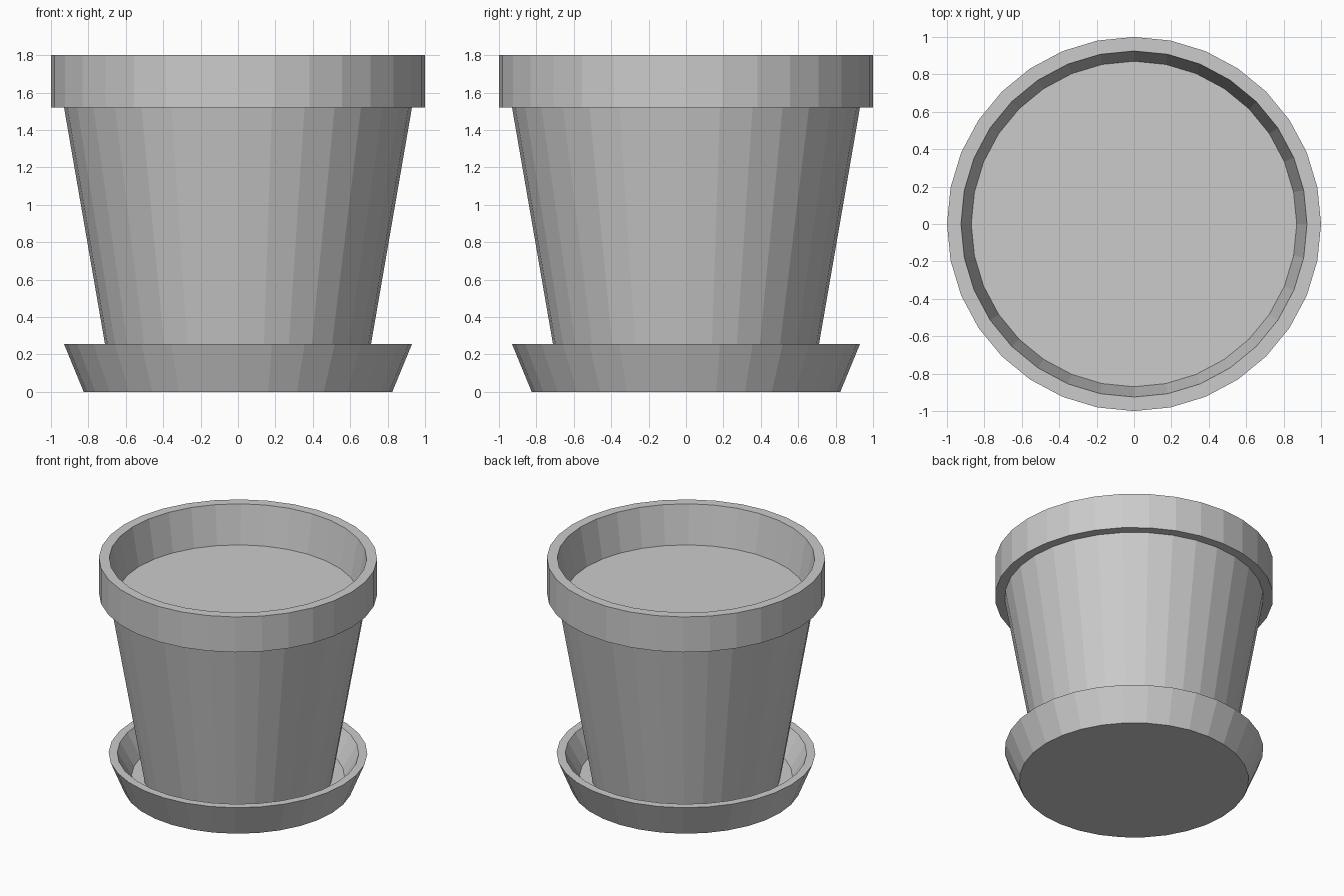
import bpy, bmesh
from math import cos, sin, tau

if "Cube" in bpy.data.objects:
    bpy.data.objects.remove(bpy.data.objects["Cube"])

SIDES = 32


def lathe(name, profile, cap_start=True, cap_end=True):
    """Revolve (radius, z) points around z, flat faces, optional end caps."""
    bm = bmesh.new()
    rings = [[bm.verts.new((r * cos(tau * i / SIDES), r * sin(tau * i / SIDES), z))
              for i in range(SIDES)] for r, z in profile]
    for a, b in zip(rings, rings[1:]):
        for i in range(SIDES):
            j = (i + 1) % SIDES
            bm.faces.new((a[i], a[j], b[j], b[i]))
    if cap_start:
        bm.faces.new(rings[0][::-1])
    if cap_end:
        bm.faces.new(rings[-1])
    mesh = bpy.data.meshes.new(name)
    bm.to_mesh(mesh)
    bm.free()
    obj = bpy.data.objects.new(name, mesh)
    bpy.context.collection.objects.link(obj)
    return obj


# Saucer: flared dish with a flat floor
lathe("saucer", [(0.825, 0), (0.93, 0.255), (0.868, 0.255), (0.765, 0.075)])

# Pot: tapered body, overhanging rim, inner wall down to the soil
lathe("pot", [(0.68, 0.075), (0.93, 1.52), (1.0, 1.52), (1.0, 1.8),
              (0.925, 1.8), (0.87, 1.5)], cap_end=False)

# Soil: flat disc filling the pot
lathe("soil", [(0.87, 1.5)], cap_start=False)
